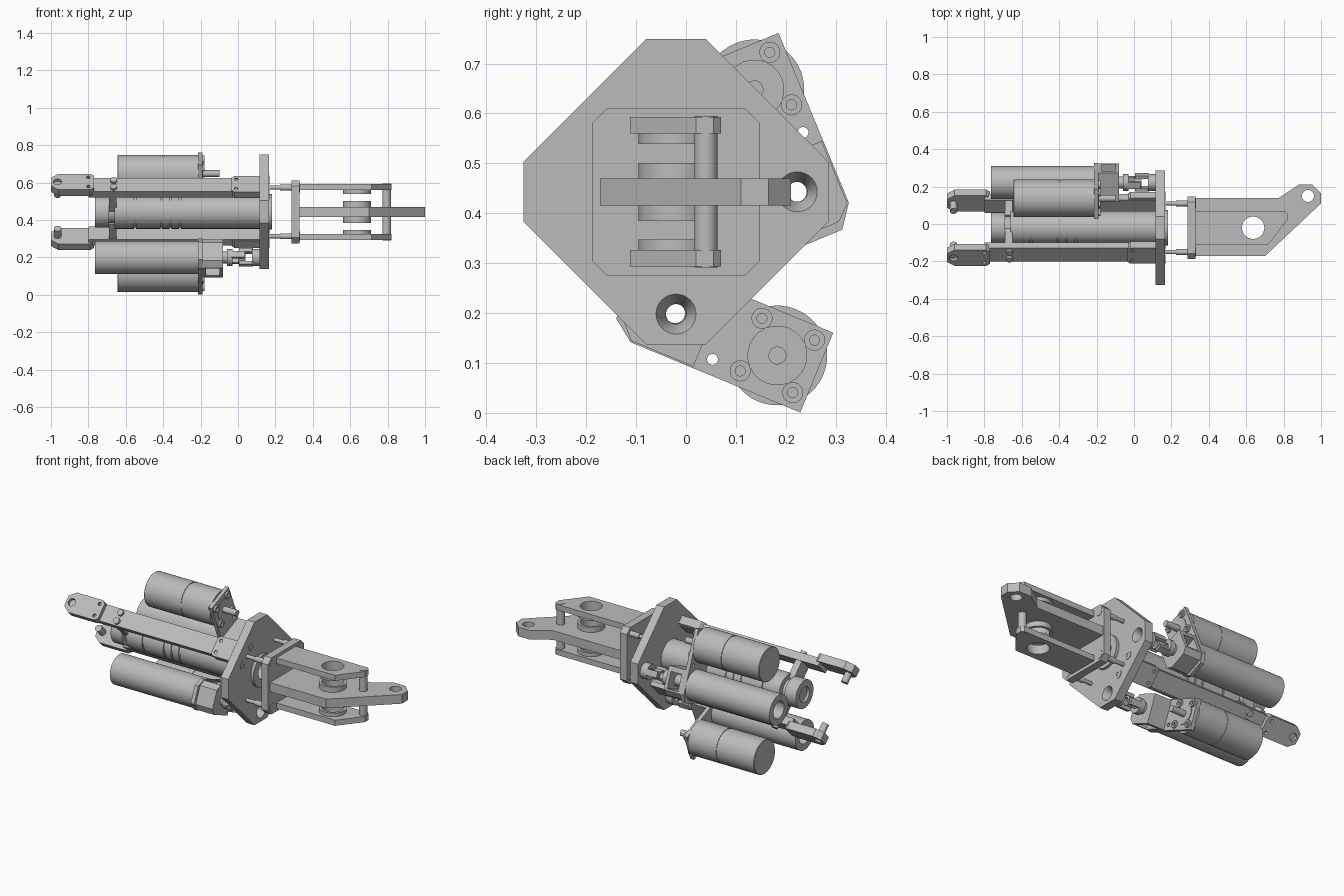
import bpy, bmesh
from math import cos, sin, radians, pi
from mathutils import Matrix, Vector

old = bpy.data.objects.get("Cube")
if old:
    bpy.data.objects.remove(old, do_unlink=True)

metal = bpy.data.materials.new("plain_grey")
metal.use_nodes = True
GREY = (0.5, 0.5, 0.5, 1)
metal.diffuse_color = GREY
metal.node_tree.nodes["Principled BSDF"].inputs["Base Color"].default_value = GREY

CY, CZ = -0.02, 0.443   # main axis position


def frame(x, y, z, o):
    m = Matrix((x, y, z)).transposed().to_4x4()
    m.translation = Vector(o)
    return m


def axial(y, z, deg=0):
    """Local z runs along world x; local x and y lie in the cross-section."""
    a = radians(deg)
    return frame((0, cos(a), sin(a)), (0, -sin(a), cos(a)), (1, 0, 0), (0, y, z))


def finish(name, bm, m):
    bmesh.ops.recalc_face_normals(bm, faces=bm.faces)
    bm.transform(m)
    me = bpy.data.meshes.new(name)
    bm.to_mesh(me)
    bm.free()
    me.materials.append(metal)
    ob = bpy.data.objects.new(name, me)
    bpy.context.scene.collection.objects.link(ob)
    return ob


def prism(name, pts, lo, hi, m=Matrix()):
    bm = bmesh.new()
    face = bm.faces.new([bm.verts.new((x, y, lo)) for x, y in pts])
    new = bmesh.ops.extrude_face_region(bm, geom=[face])["geom"]
    bmesh.ops.translate(bm, vec=(0, 0, hi - lo), verts=[v for v in new if isinstance(v, bmesh.types.BMVert)])
    return finish(name, bm, m)


def lathe(name, profile, m=Matrix(), at=(0, 0), n=32, closed=False):
    """Revolve (height, radius) points about local z, shifted to a local point."""
    bm = bmesh.new()
    rings = []
    for h, r in profile:
        rings.append([bm.verts.new((r * cos(2 * pi * i / n), r * sin(2 * pi * i / n), h)) for i in range(n)])
    pairs = list(zip(rings, rings[1:]))
    if closed:
        pairs.append((rings[-1], rings[0]))
    else:
        bm.faces.new(rings[0])
        bm.faces.new(rings[-1])
    for a, b in pairs:
        for i in range(n):
            j = (i + 1) % n
            bm.faces.new((a[i], a[j], b[j], b[i]))
    return finish(name, bm, m @ Matrix.Translation((*at, 0)))


def rod(name, r, lo, hi, m=Matrix(), at=(0, 0), n=24):
    return lathe(name, [(lo, r), (hi, r)], m, at, n)


def pipe(name, r, bore, lo, hi, m=Matrix(), at=(0, 0)):
    return lathe(name, [(lo, bore), (lo, r), (hi, r), (hi, bore)], m, at, closed=True)


def cut(ob, *cutters):
    for c in cutters:
        mod = ob.modifiers.new("cut", "BOOLEAN")
        mod.operation, mod.object, mod.solver = "DIFFERENCE", c, "EXACT"
        bpy.context.view_layer.objects.active = ob
        bpy.ops.object.modifier_apply(modifier=mod.name)
        bpy.data.objects.remove(c, do_unlink=True)


def chamfered(x0, x1, y0, y1, c):
    return [(x0 + c, y0), (x1 - c, y0), (x1, y0 + c), (x1, y1 - c),
            (x1 - c, y1), (x0 + c, y1), (x0, y1 - c), (x0, y0 + c)]


def box(x0, x1, y0, y1):
    return [(x0, y0), (x1, y0), (x1, y1), (x0, y1)]


main = axial(CY, CZ)
H = 0.306

# Octagonal flange with two tapered sockets and a central bore
flange = prism("flange", chamfered(-H, H, -H, H, 0.246), 0.115, 0.165, main)
taper = [(0.1, 0.02), (0.125, 0.02), (0.165, 0.04), (0.17, 0.04)]
cut(flange, lathe("cutter", taper, main, (0.243, 0)), lathe("cutter", taper, main, (0, -0.245)),
    rod("cutter", 0.088, 0.1, 0.2, main))
for s in (-1, 1):
    for a, b in ((0.09, 0.17), (0.17, 0.09)):
        pipe("flange_screw", 0.024, 0.012, 0.16, 0.168, main, (s * a, -s * b))

# Front square plate on four standoffs
square = prism("square_plate", chamfered(-0.168, 0.168, -0.168, 0.168, 0.03), 0.285, 0.33, main)
for s in (-1, 1):
    for t in (-1, 1):
        p = (s * 0.13, t * 0.13)
        rod("standoff", 0.011, 0.16, 0.3, main, p)
        rod("standoff_collar", 0.016, 0.225, 0.287, main, p)
        rod("standoff_head", 0.025, 0.32, 0.332, main, p)

# Middle arm with an offset eye
arm = prism("middle_arm", [(0.33, -0.172), (0.7, -0.172), (1.0, 0.11), (1.0, 0.165), (0.955, 0.21),
                           (0.88, 0.21), (0.775, 0.14), (0.33, 0.14)], 0.416, 0.47)
cut(arm, rod("cutter", 0.032, 0.3, 0.6, at=(0.93, 0.15)), rod("cutter", 0.06, 0.3, 0.6, at=(0.637, -0.02)))

# Fork plates, bearing rings and cross pin
fork = [(0.33, -0.112), (0.715, -0.112), (0.82, 0.02), (0.82, 0.055), (0.805, 0.07), (0.33, 0.07)]
for s in (-1, 1):
    lo, hi = sorted((CZ + s * 0.117, CZ + s * 0.15))
    plate = prism("fork_plate", fork, lo, hi)
    cut(plate, rod("cutter", 0.06, 0.2, 0.7, at=(0.637, -0.02)))
    for a, b in ((0.027, 0.058), (0.096, 0.118)):
        lo, hi = sorted((CZ + s * a, CZ + s * b))
        pipe("bearing_ring", 0.075, 0.06, lo, hi, at=(0.637, -0.02))
rod("cross_pin", 0.023, CZ - 0.152, CZ + 0.152, at=(0.795, 0.04))

# Central cylinder with grooves, rear neck and front boss
body = [(-0.66, 0.05), (-0.66, 0.09)]
for g in (-0.55, -0.41, -0.36, -0.31):
    body += [(g - 0.005, 0.09), (g - 0.005, 0.084), (g + 0.005, 0.084), (g + 0.005, 0.09)]
body += [(0.165, 0.09), (0.165, 0.095), (0.182, 0.095), (0.182, 0.05)]
lathe("central_cylinder", body, main, n=40, closed=True)
pipe("rear_neck", 0.083, 0.045, -0.765, -0.69, main)
rod("rear_core", 0.06, -0.75, -0.64, main)

# Two diagonal rails with finger tips, end blocks and cross bar
for s in (-1, 1):
    n = Vector((0, -s, s)).normalized()
    x = Vector((1, 0, 0))
    M = frame(x, n.cross(x), n, (0, CY, CZ))
    rail = prism("rail", box(-0.8, 0.115, -0.05, 0.05), 0.16, 0.205, M)
    tip = prism("finger_tip", [(-1, -0.03), (-0.96, -0.06), (-0.79, -0.06), (-0.77, -0.045), (-0.77, 0.045),
                               (-0.79, 0.06), (-0.96, 0.06), (-1, 0.03)], 0.182, 0.228, M)
    block = prism("rail_end_block", [(-0.035, -0.045), (-0.02, -0.06), (0.115, -0.06),
                                     (0.115, 0.06), (-0.02, 0.06), (-0.035, 0.045)], 0.165, 0.212, M)
    cut(tip, *[rod("cutter", r, 0.21, 0.3, M, p, 16) for r, p in
               ((0.022, (-0.965, 0)), (0.01, (-0.8, 0.035)), (0.01, (-0.8, -0.035)))])
    cut(block, *[rod("cutter", 0.01, 0.2, 0.3, M, (px, py), 16) for px in (-0.01,) for py in (-0.035, 0.035)])
    rod("finger_pin", 0.02, 0.125, 0.2, M, (-0.965, 0))
    for w in (-0.025, 0.025):
        rod("rail_screw", 0.018, 0.2, 0.22, M, (-0.665, w), 16)
    prism("cross_bar", box(-0.69, -0.65, -0.045, 0.045), 0.05, 0.165, M)


def drive(y, z, deg):
    """Offset motor beside a hollow actuator tube, with gear plate and joint."""
    M = axial(y, z, deg)
    motor = (0.222, 0)
    lathe("actuator_tube", [(-0.765, 0.05), (-0.765, 0.088), (-0.2, 0.088), (-0.2, 0.02), (-0.68, 0.02), (-0.68, 0.05)],
          M, n=40, closed=True)
    lathe("motor", [(-0.645, 0.097), (-0.642, 0.1), (-0.402, 0.1), (-0.402, 0.097), (-0.396, 0.097),
                    (-0.396, 0.1), (-0.21, 0.1)], M, motor, 40)
    plate = prism("gear_plate", [(-0.06, -0.088), (0.308, -0.088), (0.308, 0.085), (-0.06, 0.085),
                                 (-0.105, 0.045), (-0.105, -0.055)], -0.213, -0.19, M)
    cut(plate, rod("cutter", 0.02, -0.3, 0, M), rod("cutter", 0.011, -0.3, 0, M, (0.105, -0.057)))
    rod("motor_face", 0.06, -0.2, -0.186, M, motor)
    rod("motor_shaft", 0.018, -0.2, -0.1, M, motor)
    for a in (-0.057, 0.057):
        for b in (-0.057, 0.057):
            pipe("motor_screw", 0.021, 0.01, -0.195, -0.178, M, (motor[0] + a, b))
    # Windowed gear housing
    house = prism("gear_housing", [(-0.06, -0.085), (0.075, -0.085), (0.075, 0.08), (-0.06, 0.08),
                                   (-0.088, 0.05), (-0.088, -0.055)], -0.195, -0.08, M)
    cut(house, rod("cutter", 0.03, -0.3, 0, M), prism("cutter", box(-0.05, 0.045, -0.2, 0.2), -0.17, -0.1, M))
    # Hollow swivel joint made from two crossed forks
    pipe("drive_sleeve", 0.032, 0.02, -0.2, -0.055, M)
    pipe("rear_yoke", 0.045, 0.02, -0.06, -0.03, M)
    pipe("swivel_ring", 0.033, 0.02, 0, 0.04, M)
    pipe("front_yoke", 0.045, 0.02, 0.075, 0.118, M)
    for s in (-1, 1):
        a, b = sorted((s * 0.028, s * 0.046))
        prism("rear_prong", box(a, b, -0.018, 0.018), -0.035, 0.035, M)
        prism("front_prong", box(-0.018, 0.018, a, b), 0.005, 0.08, M)


drive(-0.022, 0.2, -22.5)
drive(0.222, CZ, 112.5)

# Smooth the round parts, keep edges crisp
bpy.ops.object.select_all(action="DESELECT")
for ob in bpy.context.scene.objects:
    if ob.type == "MESH":
        ob.select_set(True)
        bpy.context.view_layer.objects.active = ob
bpy.ops.object.shade_smooth_by_angle(angle=radians(30))
